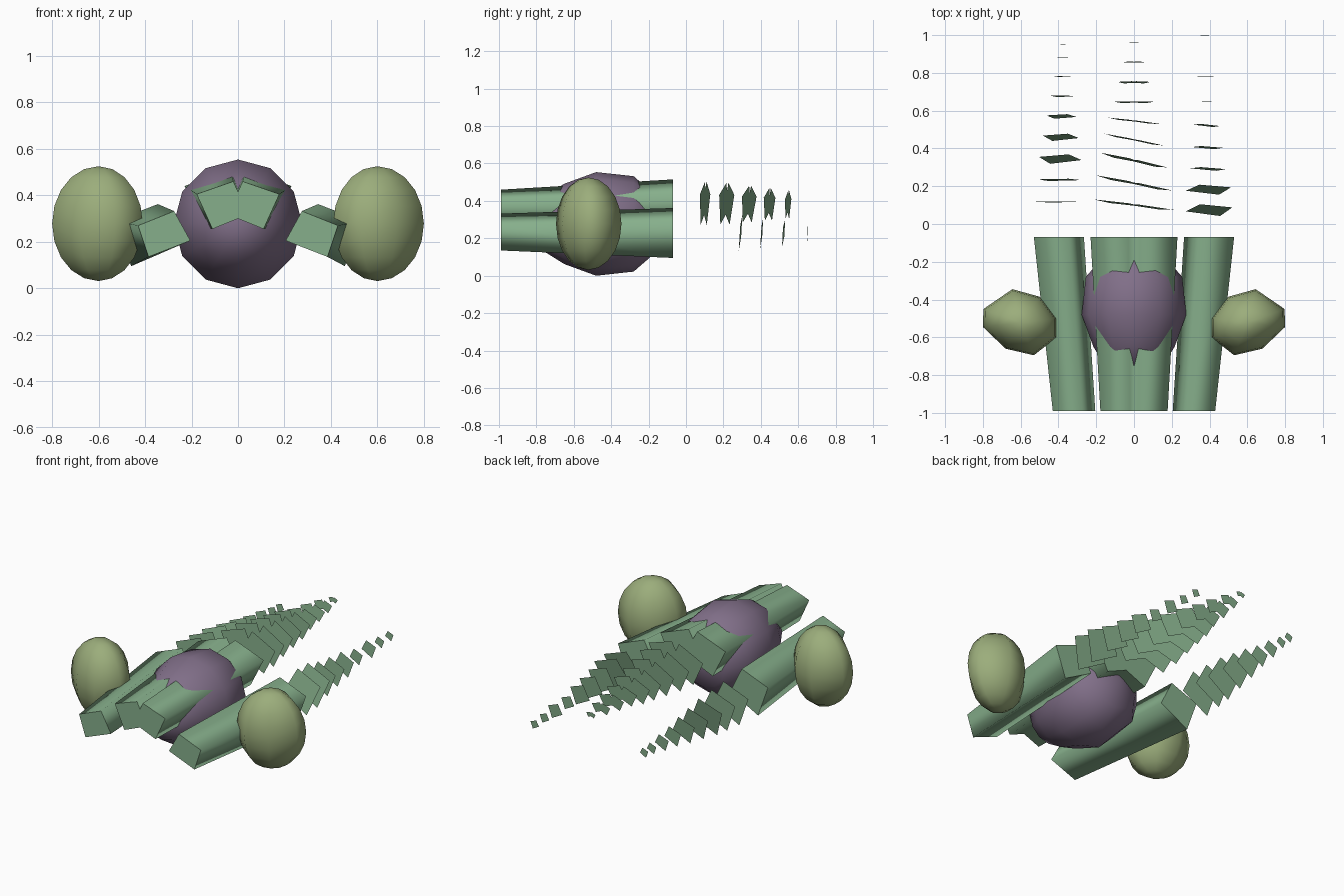
import bpy, bmesh, math

if "Cube" in bpy.data.objects:
    bpy.data.objects.remove(bpy.data.objects["Cube"])


def material(name, color):
    m = bpy.data.materials.new(name)
    m.diffuse_color = (*color, 1)
    m.use_nodes = True
    m.node_tree.nodes["Principled BSDF"].inputs["Base Color"].default_value = m.diffuse_color
    return m


GREEN = material("green", (0.24, 0.43, 0.26))
PURPLE = material("purple", (0.22, 0.16, 0.25))
OLIVE = material("olive", (0.33, 0.42, 0.20))


def make(name, verts, faces, mat, smooth=True):
    me = bpy.data.meshes.new(name)
    me.from_pydata(verts, [], faces)
    bm = bmesh.new()
    bm.from_mesh(me)
    bmesh.ops.recalc_face_normals(bm, faces=bm.faces)
    for f in bm.faces:
        f.smooth = smooth
    bm.to_mesh(me)
    bm.free()
    me.materials.append(mat)
    ob = bpy.data.objects.new(name, me)
    bpy.context.collection.objects.link(ob)
    return ob


def loft(name, rings, mat, tips=None):
    """Skin equal-length rings; close with tip points or flat, sharp caps."""
    n = len(rings[0])
    verts = [v for r in rings for v in r]
    faces = [(k * n + i, k * n + (i + 1) % n, (k + 1) * n + (i + 1) % n, (k + 1) * n + i)
             for k in range(len(rings) - 1) for i in range(n)]
    last = (len(rings) - 1) * n
    if tips:
        a = len(verts)
        verts += tips
        for i in range(n):
            j = (i + 1) % n
            faces += [(j, i, a), (last + i, last + j, a + 1)]
        return make(name, verts, faces, mat)
    faces += [tuple(range(n))[::-1], tuple(range(last, last + n))]
    ob = make(name, verts, faces, mat)
    for e in ob.data.edges:
        a, b = (verts[i] for i in e.vertices)
        e.use_edge_sharp = a[1] == b[1]
    return ob


def flip(section):
    return [(-x, z) for x, z in reversed(section)]


# Central body, turned around the y axis
rings = [[(r * math.sin(i * math.pi / 6), y, 0.277 + r * math.cos(i * math.pi / 6))
          for i in range(12)]
         for y, r in [(-0.77, 0.14), (-0.65, 0.215), (-0.48, 0.277), (-0.28, 0.255), (-0.17, 0.16)]]
loft("body", rings, PURPLE, [(0, -0.82, 0.26), (0, -0.13, 0.277)])

# Side pods, skewed octagons stacked into an egg
octagon = [(0.797, -0.45), (0.644, -0.345), (0.5, -0.385), (0.41, -0.5),
           (0.41, -0.6), (0.53, -0.695), (0.68, -0.66), (0.80, -0.545)]
cx, cy, cz = 0.6, -0.522, 0.278
for side, s in (("left", -1), ("right", 1)):
    rings = []
    for k in range(1, 10):
        a = math.pi * k / 10
        rings.append([(s * (cx + (x - cx) * math.sin(a)), cy + (y - cy) * math.sin(a),
                       cz - 0.247 * math.cos(a)) for x, y in octagon])
    loft(side + "_pod", rings, OLIVE, [(s * cx, cy, cz - 0.247), (s * cx, cy, cz + 0.247)])

# Beams: tilted quads at the sides, a notched chevron in the middle
side_front = [(0.205, 0.205), (0.275, 0.332), (0.43, 0.27), (0.385, 0.135)]
side_rear = [(0.265, 0.20), (0.345, 0.362), (0.53, 0.29), (0.46, 0.095)]
half_front = [(0.02, 0.46), (0.178, 0.405), (0.11, 0.255)]
half_rear = [(0.03, 0.515), (0.23, 0.44), (0.14, 0.26)]


def chevron(half, top, bottom):
    return [(0, top)] + half + [(0, bottom)] + flip(half)


mid_front = chevron(half_front, 0.415, 0.30)
mid_rear = chevron(half_rear, 0.46, 0.32)
for name, a, b in (("left_beam", flip(side_front), flip(side_rear)),
                   ("middle_beam", mid_front, mid_rear),
                   ("right_beam", side_front, side_rear)):
    loft(name, [[(x, -0.99, z) for x, z in a], [(x, -0.07, z) for x, z in b]], GREEN)


# Tail slats: thin sheets of the rear section, shrinking backwards
def slats(name, section, start, end, rows):
    for i, (y, size, tilt_x, tilt_z) in enumerate(rows):
        t = i / (len(rows) - 1)
        verts = []
        for x, z in section:
            dx, dz = (x - start[0]) * size, (z - start[1]) * size
            verts.append((start[0] + (end[0] - start[0]) * t + dx,
                          y + tilt_x * dx + tilt_z * dz,
                          start[1] + (end[1] - start[1]) * t + dz))
        n = len(verts)
        if n == 4:
            faces = [(0, 1, 2, 3)]
        else:
            faces = [(0, 1, 2, 3, 4), (0, 4, 5, 6, 7)]
        make(f"{name}_{i + 1}", verts, faces, GREEN, False)


slats("left_slat", flip(side_rear), (-0.398, 0.235), (-0.37, 0.225),
      [(0.117, 0.95, 0.0, 0.02), (0.234, 0.9, 0, 0.05), (0.345, 0.85, 0, 0.22),
       (0.46, 0.72, 0, 0.2), (0.57, 0.6, 0, 0.15), (0.677, 0.45, 0, 0.08),
       (0.782, 0.37, 0, 0.06), (0.88, 0.25, 0, 0.02), (0.952, 0.22, 0, 0.02)])
slats("right_slat", side_rear, (0.398, 0.235), (0.37, 0.225),
      [(0.075, 0.93, 0.0, 0.25), (0.183, 0.9, 0.0, 0.22), (0.292, 0.72, -0.05, 0.08),
       (0.405, 0.62, -0.05, 0.08), (0.522, 0.54, -0.08, 0.08), (0.65, 0.35, -0.03, 0.03),
       (0.782, 0.38, 0, 0.04), (0.895, 0.25, 0, 0.02), (0.999, 0.22, 0, 0.02)])
slats("middle_slat", mid_rear, (0, 0.385), (0, 0.37),
      [(0.1, 0.92, -0.13, 0.05), (0.215, 0.88, -0.2, 0.06), (0.335, 0.77, -0.22, 0.08),
       (0.445, 0.68, -0.2, 0.05), (0.545, 0.6, -0.12, 0.05), (0.645, 0.46, 0, 0.08),
       (0.75, 0.38, 0, 0.12), (0.857, 0.28, 0, 0.08), (0.96, 0.14, 0, 0.05)])
